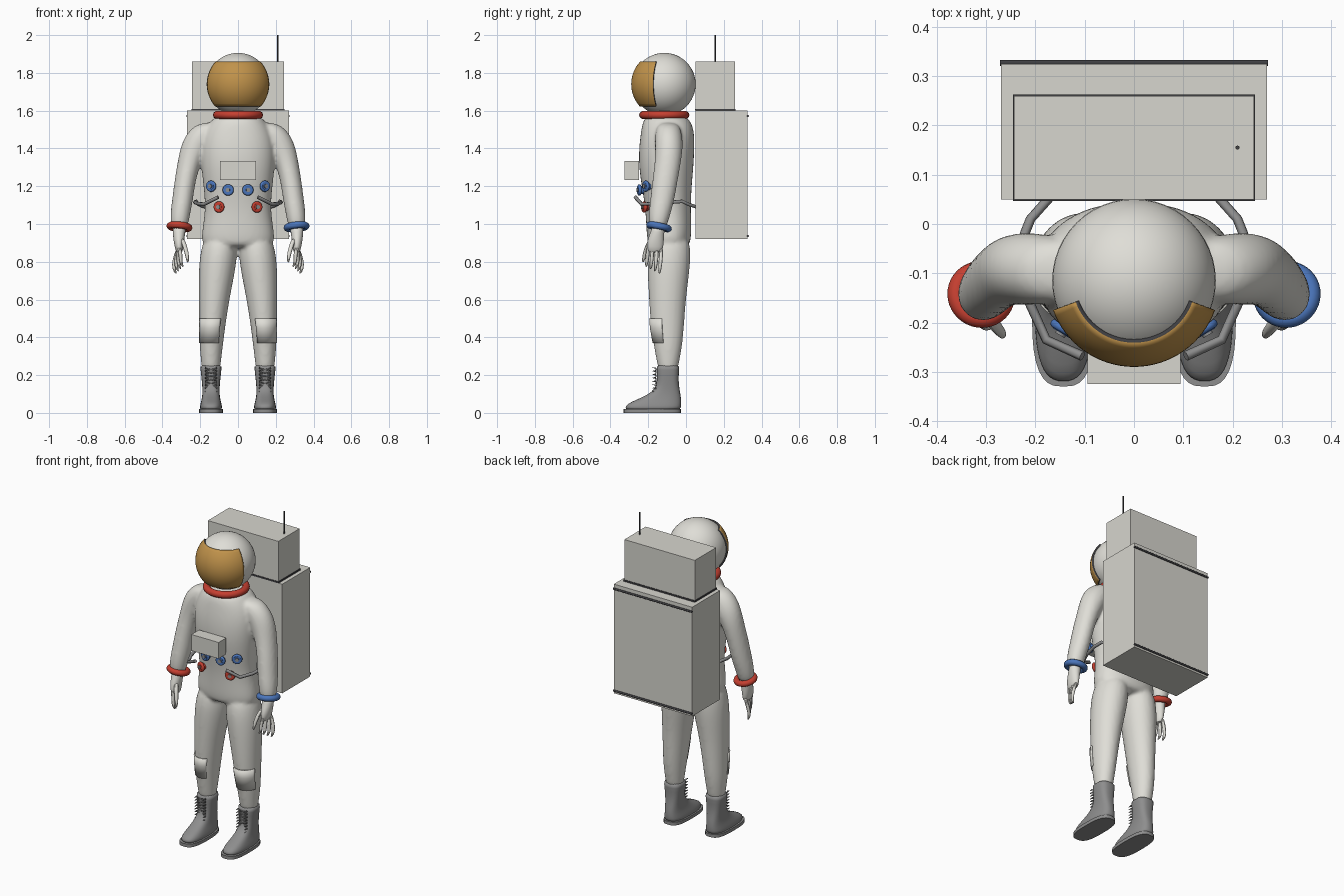
import bpy, bmesh
from math import sin, cos, pi, radians, copysign
from mathutils import Vector, Matrix

if "Cube" in bpy.data.objects:
    bpy.data.objects.remove(bpy.data.objects["Cube"])


def material(name, rgb):
    m = bpy.data.materials.new(name)
    m.use_nodes = True
    m.diffuse_color = (*rgb, 1)
    m.node_tree.nodes["Principled BSDF"].inputs["Base Color"].default_value = (*rgb, 1)
    return m


WHITE = material("suit white", (0.74, 0.73, 0.68))
PACK = material("pack white", (0.68, 0.67, 0.62))
GOLD = material("visor gold", (0.53, 0.29, 0.07))
RED = material("ring red", (0.56, 0.05, 0.03))
BLUE = material("ring blue", (0.07, 0.18, 0.5))
GREY = material("boot grey", (0.27, 0.27, 0.27))
DARK = material("trim dark", (0.05, 0.05, 0.055))


def finish(name, bm, *mats, smooth=True, mirror=False):
    bmesh.ops.recalc_face_normals(bm, faces=bm.faces)
    mesh = bpy.data.meshes.new(name)
    bm.to_mesh(mesh)
    bm.free()
    ob = bpy.data.objects.new(name, mesh)
    bpy.context.collection.objects.link(ob)
    for m in mats:
        mesh.materials.append(m)
    if smooth:
        bpy.context.view_layer.objects.active = ob
        bpy.ops.object.select_all(action='DESELECT')
        ob.select_set(True)
        bpy.ops.object.shade_smooth_by_angle(angle=radians(40))
    if mirror:
        ob.modifiers.new("Mirror", 'MIRROR').use_mirror_merge = False
    return ob


def loft(bm, rings, side=1, n=20, power=1.0, arc=None):
    """Stack level rings (x, y, z, rx, ry); an arc in degrees gives an open patch."""
    a0, a1 = (radians(a) for a in (arc or (0, 360)))
    count = n + 1 if arc else n
    rows = []
    for x, y, z, rx, ry in rings:
        row = []
        for i in range(count):
            a = a0 + (a1 - a0) * i / n
            c, s = (copysign(abs(v) ** power, v) for v in (cos(a), sin(a)))
            row.append(bm.verts.new((side * (x + rx * c), y + ry * s, z)))
        rows.append(row)
    for lo, hi in zip(rows, rows[1:]):
        for i in range(count - 1 if arc else count):
            j = (i + 1) % count
            bm.faces.new((lo[i], lo[j], hi[j], hi[i]))
    if not arc:
        bm.faces.new(rows[0])
        bm.faces.new(rows[-1])


def depth(x, z, rx, front, back):
    return (x, (front + back) / 2, z, rx, (back - front) / 2)


def box(name, lo, hi, mat):
    bm = bmesh.new()
    lo, hi = Vector(lo), Vector(hi)
    bmesh.ops.create_cube(bm, size=1, matrix=Matrix.Translation((lo + hi) / 2)
                          @ Matrix.Diagonal((*(hi - lo), 1)))
    return finish(name, bm, mat, smooth=False)


def cylinder(name, centre, direction, r, length, mat, **kw):
    bm = bmesh.new()
    rot = Vector(direction).to_track_quat('Z', 'Y').to_matrix().to_4x4()
    bmesh.ops.create_cone(bm, cap_ends=True, segments=16, radius1=r, radius2=r, depth=length,
                          matrix=Matrix.Translation(centre) @ rot)
    return finish(name, bm, mat, **kw)


def ring(name, centre, direction, major, minor, mat, **kw):
    rot = Vector(direction).to_track_quat('Z', 'Y').to_matrix().to_4x4()
    bm = bmesh.new()
    grid = [[bm.verts.new(((major + minor * cos(b)) * cos(a), (major + minor * cos(b)) * sin(a),
                           minor * sin(b)))
             for b in (2 * pi * j / 10 for j in range(10))] for a in (2 * pi * i / 40 for i in range(40))]
    for i in range(40):
        for j in range(10):
            p, q, k = grid[i], grid[(i + 1) % 40], (j + 1) % 10
            bm.faces.new((p[j], q[j], q[k], p[k]))
    bm.transform(Matrix.Translation(centre) @ rot)
    return finish(name, bm, mat, **kw)


def pipe(name, points, r, mat):
    curve = bpy.data.curves.new(name, 'CURVE')
    curve.dimensions = '3D'
    curve.bevel_depth, curve.bevel_resolution, curve.use_fill_caps = r, 1, True
    sp = curve.splines.new('POLY')
    sp.points.add(len(points) - 1)
    for p, co in zip(sp.points, points):
        p.co = (*co, 1)
    curve.materials.append(mat)
    ob = bpy.data.objects.new(name, curve)
    bpy.context.collection.objects.link(ob)
    ob.modifiers.new("Mirror", 'MIRROR').use_mirror_merge = False


# Suit: torso, arms and legs blended into one skin
torso = [depth(0, *r) for r in (
    (0.87, .17, -.19, .01), (0.91, .195, -.205, .025), (0.97, .19, -.21, .03), (1.08, .172, -.215, .025),
    (1.2, .183, -.235, .03), (1.3, .195, -.25, .04), (1.4, .2, -.25, .045), (1.48, .185, -.24, .045),
    (1.54, .15, -.23, .03), (1.58, .11, -.21, -.01))]
arm = [depth(*r) for r in (
    (.312, .96, .042, -.19, -.11), (.308, 1.04, .053, -.2, -.085), (.293, 1.13, .056, -.19, -.06),
    (.282, 1.22, .056, -.18, -.045), (.258, 1.33, .062, -.165, -.025), (.225, 1.41, .08, -.165, -.015),
    (.185, 1.48, .09, -.165, -.02), (.14, 1.54, .07, -.15, -.04))]
leg = [depth(*r) for r in (
    (.143, .2, .046, -.14, -.05), (.143, .27, .053, -.155, -.035), (.142, .35, .062, -.17, -.02),
    (.137, .45, .069, -.187, -.01), (.127, .6, .082, -.197, 0), (.112, .75, .098, -.205, .02),
    (.1, .86, .1, -.205, .028), (.09, .95, .08, -.18, .01))]
bm = bmesh.new()
loft(bm, torso, n=28, power=0.9)
for side in (1, -1):
    loft(bm, arm, side)
    loft(bm, leg, side)
suit = finish("suit", bm, WHITE, smooth=False)
suit.modifiers.new("Round", 'SUBSURF').levels = 2
remesh = suit.modifiers.new("Blend", 'REMESH')
remesh.voxel_size, remesh.use_smooth_shade = 0.01, True
relax = suit.modifiers.new("Relax", 'SMOOTH')
relax.factor, relax.iterations = 0.5, 5

# Knee patches
bm = bmesh.new()
loft(bm, [depth(.141, .37, .068, -.177, -.014), depth(.137, .45, .073, -.191, -.006),
          depth(.134, .5, .077, -.195, -.002)], arc=(-125, -18), n=12)
knee = finish("knee_patch", bm, WHITE, mirror=True)
knee.modifiers.new("Thick", 'SOLIDIFY').thickness = 0.008

# Gloved hands
bm = bmesh.new()
loft(bm, [(.31, -.165, .845, .016, .038), (.312, -.165, .88, .024, .046), (.313, -.16, .92, .03, .044),
          (.312, -.15, .96, .034, .036), (.311, -.147, .99, .036, .036)], n=16)
for i in range(4):
    y, tip = -.13 - .023 * i, .735 + .012 * i
    x = .335 - .012 * i
    loft(bm, [(x - .008, y - .012, tip, .006, .006), (x + .006, y - .008, tip + .03, .01, .01),
              (x + .004, y - .004, tip + .07, .011, .011), (.314, y, .88, .013, .013)], n=8)
loft(bm, [(.266, -.228, .795, .006, .006), (.268, -.222, .825, .011, .011),
          (.277, -.212, .87, .013, .013), (.3, -.18, .93, .016, .016)], n=8)
finish("hands", bm, WHITE, mirror=True).modifiers.new("Round", 'SUBSURF').levels = 1

# Cuffs and neck ring
for side, mat, name in ((1, BLUE, "left_cuff"), (-1, RED, "right_cuff")):
    ring(name, (side * .31, -.143, .985), (-.1 * side, .2, 1), .051, .018, mat)
ring("neck_ring", (0, -.115, 1.577), (0, 0, 1), .112, .021, RED)

# Helmet and visor
HEAD = Vector((0, -.115, 1.74))
bm = bmesh.new()
bmesh.ops.create_uvsphere(bm, u_segments=48, v_segments=24, radius=.166, matrix=Matrix.Translation(HEAD))
finish("helmet", bm, WHITE)
bm = bmesh.new()
loft(bm, [(*HEAD.xy, HEAD.z + .175 * sin(e), .175 * cos(e), .175 * cos(e))
          for e in (radians(-42 + 86 * k / 16) for k in range(17))], arc=(-160, -20), n=32)
visor = finish("visor", bm, GOLD, DARK)
shell = visor.modifiers.new("Thick", 'SOLIDIFY')
shell.thickness, shell.material_offset_rim = 0.012, 1

# Life support pack with trim and aerial
box("pack", (-.27, .05, .92), (.27, .325, 1.6), PACK)
box("upper_pack", (-.243, .05, 1.605), (.243, .26, 1.86), PACK)
box("upper_pack_trim", (-.246, .047, 1.6), (.246, .263, 1.61), DARK)
for z, name in ((1.572, "upper_pack_bar"), (.937, "lower_pack_bar")):
    cylinder(name, (0, .327, z), (1, 0, 0), .006, .544, DARK)
cylinder("aerial", (.21, .155, 1.93), (0, 0, 1), .004, .14, DARK)

# Chest box, valves and hoses
box("chest_box", (-.094, -.325, 1.232), (.094, -.25, 1.333), PACK)
for name, pos, out, mat in (("inner_valve", (.05, -.232, 1.18), (.15, -1, 0), BLUE),
                            ("outer_valve", (.135, -.2, 1.2), (.6, -1, 0), BLUE),
                            ("hose_valve", (.095, -.207, 1.09), (.4, -1, 0), RED)):
    pos, out = Vector(pos), Vector(out).normalized()
    cylinder(name + "_base", pos, out, .02, .05, mat, mirror=True)
    ring(name + "_rim", pos + out * .015, out, .021, .009, mat, mirror=True)
    cylinder(name + "_hub", pos + out * .02, out, .011, .02, GREY, mirror=True)
pipe("hose", [(.105, -.268, 1.142), (.178, -.235, 1.105), (.212, -.16, 1.108), (.228, -.08, 1.115),
              (.222, -.02, 1.12), (.21, .01, 1.105), (.17, .055, 1.09)], .01, GREY)

# Boots with soles and laces
bm = bmesh.new()
loft(bm, [depth(.143, *r) for r in (
    (.012, .058, -.322, -.03), (.03, .059, -.322, -.026), (.048, .056, -.312, -.024),
    (.07, .05, -.262, -.025), (.095, .046, -.205, -.028), (.125, .045, -.165, -.034),
    (.17, .049, -.152, -.04), (.235, .056, -.156, -.036), (.256, .058, -.157, -.034))], n=24, power=.75)
boots = finish("boots", bm, GREY, mirror=True)
boots.modifiers.new("Round", 'SUBSURF').levels = 1
bm = bmesh.new()
loft(bm, [depth(.143, z, .064, -.33, -.027) for z in (0, .02)], n=32, power=.7)
finish("soles", bm, GREY, mirror=True)
for side, name in ((1, "outer_lace"), (-1, "inner_lace")):
    pts = []
    for k in range(8):
        z = .11 + k * .018
        x = .143 + side * .03 * (-1) ** k
        pts += [(x, -.158, z), (x, -.178, z + .003), (x, -.16, z + .006)]
    pipe(name, pts, .003, GREY)
